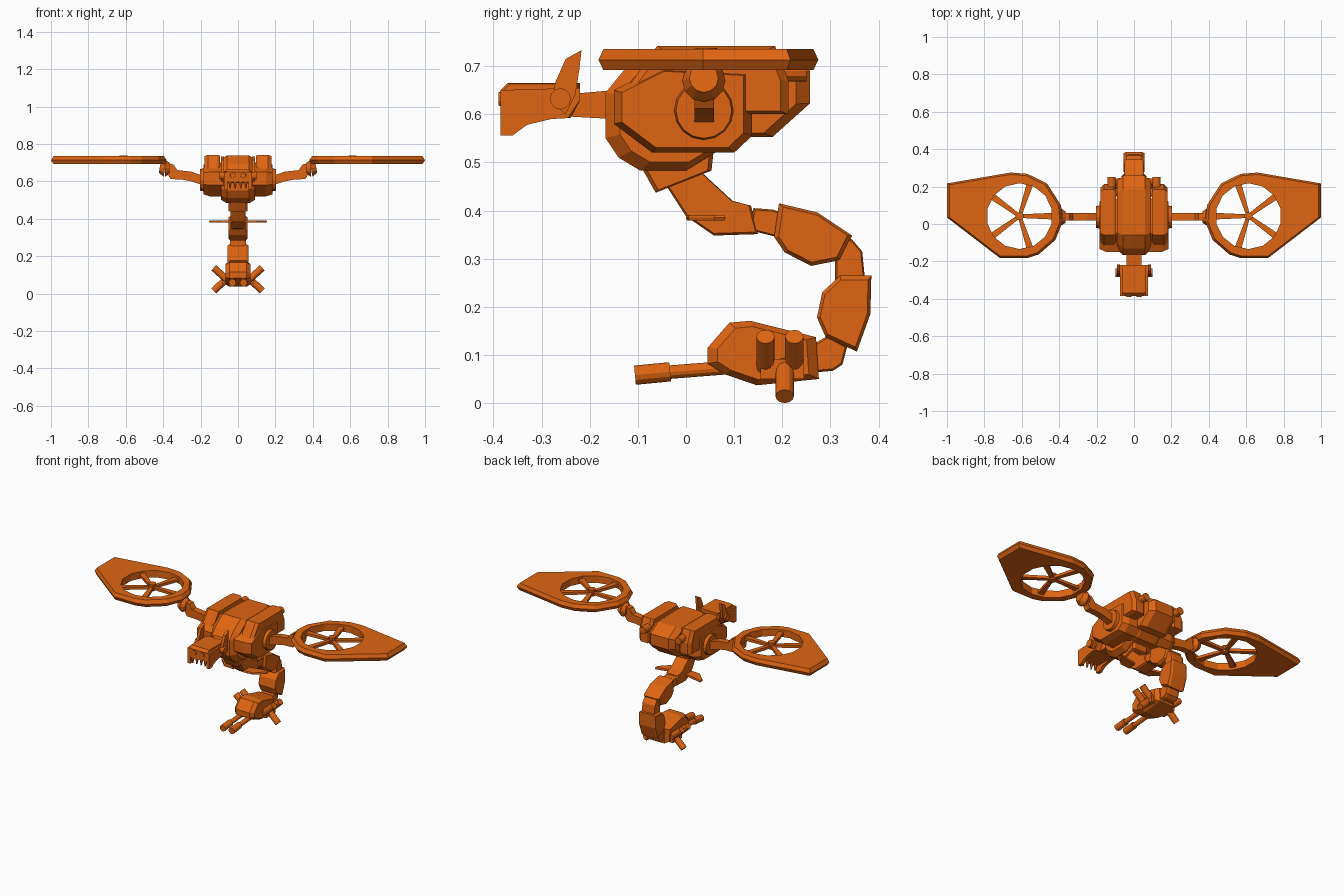
import bpy, bmesh, math
from mathutils import Vector

ORANGE = bpy.data.materials.new("burnt orange")
ORANGE.diffuse_color = (0.74, 0.13, 0.006, 1)


def finish(name, bm, mirror):
    bmesh.ops.recalc_face_normals(bm, faces=bm.faces)
    me = bpy.data.meshes.new(name)
    bm.to_mesh(me)
    bm.free()
    me.materials.append(ORANGE)
    ob = bpy.data.objects.new(name, me)
    bpy.context.collection.objects.link(ob)
    if mirror:
        ob.modifiers.new("mirror", 'MIRROR')
    return ob


def loft(name, pts, sections, axis='x', mirror=False):
    """Stack a 2D profile along an axis; sections = (position, scale)."""
    ca = (min(p[0] for p in pts) + max(p[0] for p in pts)) / 2
    cb = (min(p[1] for p in pts) + max(p[1] for p in pts)) / 2
    bm = bmesh.new()
    rings = []
    for h, s in sections:
        ring = []
        for a, b in pts:
            a, b = ca + (a - ca) * s, cb + (b - cb) * s
            co = {'x': (h, a, b), 'y': (a, h, b), 'z': (a, b, h)}[axis]
            ring.append(bm.verts.new(co))
        rings.append(ring)
    n = len(pts)
    for r, q in zip(rings, rings[1:]):
        for i in range(n):
            bm.faces.new((r[i], r[(i + 1) % n], q[(i + 1) % n], q[i]))
    bm.faces.new(rings[0])
    bm.faces.new(rings[-1])
    return finish(name, bm, mirror)


def slab(name, pts, half, chamfer=0.012, s=0.88):
    """Profile in the side plane, centred on x, with chamfered rims."""
    return loft(name, pts, [(-half, s), (chamfer - half, 1), (half - chamfer, 1), (half, s)])


def rod(name, a, b, r1, r2=None, sides=12, mirror=False):
    a, b = Vector(a), Vector(b)
    bm = bmesh.new()
    bmesh.ops.create_cone(bm, cap_ends=True, segments=sides, radius1=r1,
                          radius2=r1 if r2 is None else r2, depth=(b - a).length)
    rot = (b - a).to_track_quat('Z', 'Y').to_matrix()
    for v in bm.verts:
        v.co = rot @ v.co + (a + b) / 2
    return finish(name, bm, mirror)


def box(name, x, y, z, mirror=False):
    return loft(name, [(y[0], z[0]), (y[1], z[0]), (y[1], z[1]), (y[0], z[1])],
                [(x[0], 1), (x[1], 1)], mirror=mirror)


# central hull and side hulls
loft("central_hull", [(-.167, .645), (-.167, .55), (-.14, .51), (-.095, .483), (0, .483),
     (.06, .52), (.10, .52), (.135, .553), (.18, .553), (.258, .623), (.258, .69),
     (.185, .735), (-.06, .738), (-.13, .69)],
     [(-.09, .86), (-.06, 1), (.06, 1), (.09, .86)])
loft("side_hull", [(-.15, .65), (-.15, .58), (-.07, .52), (.10, .52), (.137, .555),
     (.137, .69), (-.05, .70)], [(.07, 1), (.15, 1), (.185, .88)], mirror=True)
loft("shoulder_pod", [(-.125, .65), (-.06, .742), (.185, .742), (.213, .67),
     (.213, .60), (.12, .60)], [(.095, .92), (.11, 1), (.16, 1), (.178, .9)], mirror=True)
rod("rear_nozzle", (.12, .19, .69), (.12, .25, .69), .022, mirror=True)

# shoulder joint, arm and rotor mount
rod("shoulder_disc", (.16, .037, .608), (.203, .037, .608), .066, .058, 16, True)
loft("arm", [(.19, .58), (.25, .60), (.30, .61), (.36, .612), (.39, .66), (.385, .70),
     (.345, .69), (.325, .66), (.25, .652), (.19, .63)], [(.018, 1), (.058, 1)], 'y', True)
rod("mount_ball_inner", (.365, .037, .67), (.39, .037, .67), .03, .045, 12, True)
rod("mount_ball_outer", (.39, .037, .67), (.418, .037, .675), .045, .03, 12, True)

# teardrop rotor shroud with a round opening
shroud = loft("rotor_shroud", [(1, .217), (.66, .275), (.57, .268), (.465, .217), (.39, .10),
              (.382, .01), (.42, -.085), (.51, -.163), (.57, -.182), (.717, -.182), (1, .035)],
              [(.692, .955), (.713, 1), (.735, .955)], 'z')
cutter = rod("rotor_opening_cutter", (.612, .042, .6), (.612, .042, .8), .176, sides=14)
cutter.hide_render = True
cutter.display_type = 'WIRE'
cut = shroud.modifiers.new("opening", 'BOOLEAN')
cut.operation = 'DIFFERENCE'
cut.solver = 'EXACT'
cut.object = cutter
shroud.modifiers.new("mirror", 'MIRROR')

# rotor hub and five blades
HX, HY = .612, .042
rod("rotor_hub", (HX, HY, .698), (HX, HY, .738), .022, sides=10, mirror=True)
for k in range(5):
    t = math.radians(180 + 72 * k)
    c, s = math.cos(t), math.sin(t)
    quad = [(.01, -.010), (.185, -.018), (.185, .018), (.01, .010)]
    loft("rotor_blade", [(HX + u * c - v * s, HY + u * s + v * c) for u, v in quad],
         [(.706, 1), (.722, 1)], 'z', True)

# neck and hooded head
loft("neck", [(-.24, .595), (-.15, .59), (-.15, .65), (-.24, .642)], [(-.04, 1), (.04, 1)])
loft("head", [(-.385, .65), (-.385, .596), (-.24, .592), (-.22, .63), (-.22, .665), (-.37, .665)],
     [(-.062, .94), (-.05, 1), (.05, 1), (.062, .94)])
loft("head_cheek", [(-.385, .65), (-.385, .556), (-.36, .556), (-.33, .578), (-.28, .59),
     (-.245, .592), (-.22, .63), (-.22, .655)], [(.055, 1), (.074, 1)], mirror=True)
rod("eye", (.028, -.375, .632), (.028, -.389, .632), .018, .014, 10, True)
for x in (.015, .042):
    rod("tooth", (x, -.375, .60), (x, -.38, .562), .011, .003, 6, True)
rod("ear_pivot", (.065, -.261, .632), (.1, -.261, .632), .022, sides=12, mirror=True)
loft("ear_fin", [(-.217, .733), (-.25, .715), (-.272, .665), (-.278, .625), (-.25, .60),
     (-.23, .64), (-.222, .69)], [(.074, 1), (.09, 1)], mirror=True)

# curled tail
slab("tail_root", [(-.09, .485), (-.063, .437), (.053, .483), (.058, .53), (-.06, .53)], .05)
slab("tail_segment_1", [(-.04, .45), (0, .388), (.058, .348), (.15, .351), (.135, .41),
     (.097, .42), (.035, .477), (0, .50)], .04, .008, .94)
slab("tail_link_1", [(.13, .36), (.20, .342), (.22, .39), (.18, .402), (.14, .405)], .036)
slab("tail_segment_2", [(.193, .415), (.273, .396), (.345, .348), (.32, .297), (.26, .285),
     (.205, .313), (.183, .345)], .052)
slab("tail_link_2", [(.32, .35), (.345, .34), (.366, .315), (.372, .255), (.31, .255),
     (.31, .30)], .042)
slab("tail_segment_3", [(.32, .265), (.385, .265), (.383, .185), (.355, .107), (.29, .137),
     (.272, .178), (.283, .23)], .056)
slab("tail_link_3", [(.26, .12), (.295, .14), (.335, .118), (.325, .08), (.305, .067),
     (.26, .063)], .042)
loft("tail_fin", [(.03, 0), (.03, .055), (.155, .082), (.155, .06), (.10, .005)],
     [(.379, .95), (.385, 1), (.391, .95)], 'z', True)

# tail-tip gun pod
slab("gun_body", [(.045, .115), (.09, .167), (.133, .171), (.27, .137), (.276, .05),
     (.147, .037), (.08, .06), (.045, .082)], .066, .02, .82)
box("strut_plate", (.05, .082), (.155, .245), (.05, .092), True)
rod("barrel", (.03, .09, .074), (.03, -.05, .063), .014, mirror=True)
rod("muzzle", (.03, -.033, .065), (.03, -.106, .058), .02, mirror=True)
for y in (.165, .225):
    rod("upper_strut", (.06, y, .075), (.13, y, .138), .019, mirror=True)
rod("lower_strut", (.06, .205, .08), (.13, .205, .014), .019, mirror=True)
